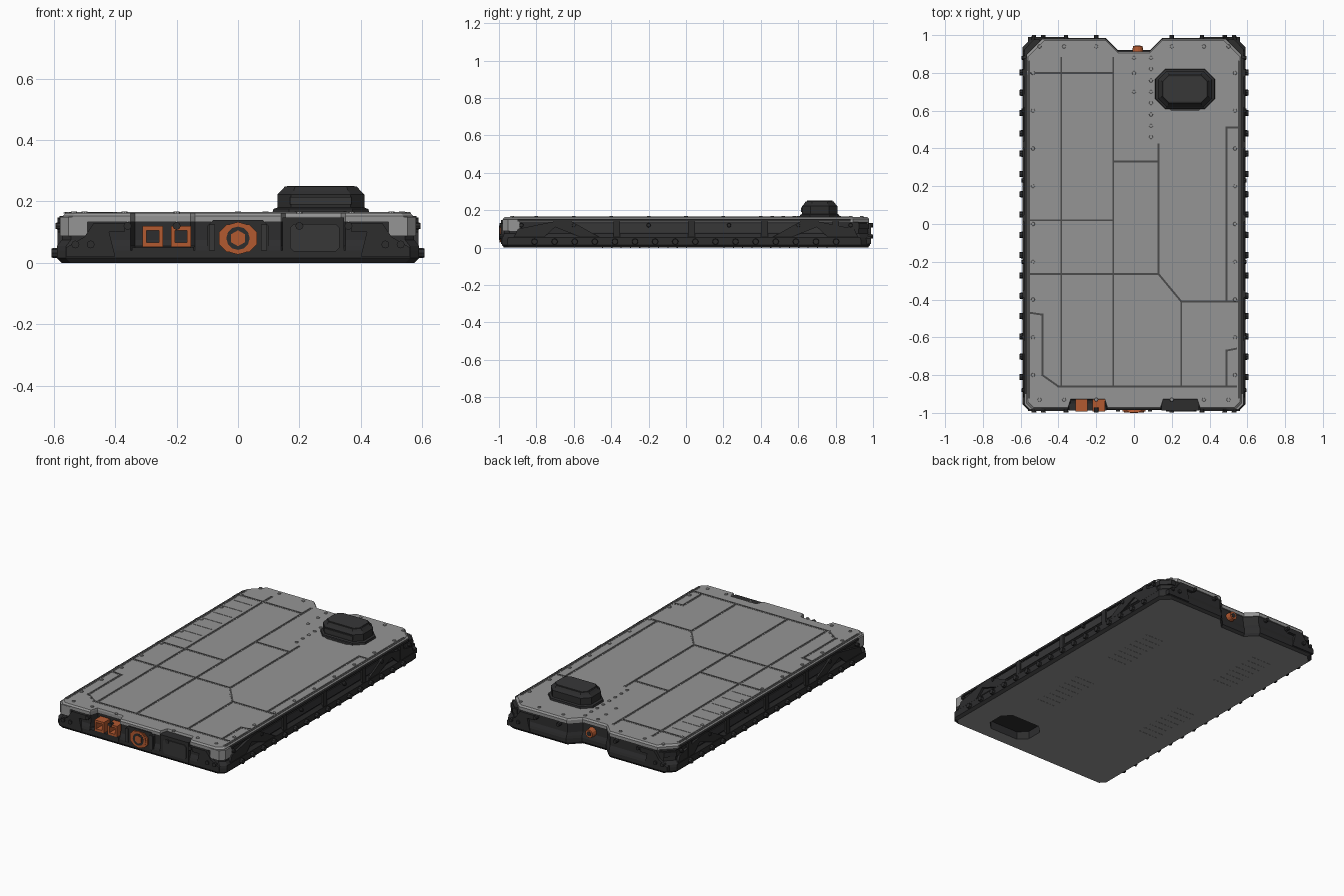
import bpy, bmesh, math
from mathutils import Matrix, Vector

cube = bpy.data.objects.get("Cube")
if cube:
    bpy.data.objects.remove(cube, do_unlink=True)


def material(name, rgb):
    m = bpy.data.materials.new(name)
    m.use_nodes = True
    m.diffuse_color = (*rgb, 1)
    m.node_tree.nodes["Principled BSDF"].inputs["Base Color"].default_value = (*rgb, 1)
    return m


GREY = material("lid grey", (0.3, 0.3, 0.3))
DARK = material("charcoal", (0.026, 0.026, 0.027))
PANEL = material("panel charcoal", (0.038, 0.038, 0.039))
SEAM = material("seam grey", (0.07, 0.07, 0.07))
ORANGE = material("connector orange", (0.45, 0.10, 0.03))


def finish(name, bm, *mats):
    bmesh.ops.recalc_face_normals(bm, faces=bm.faces)
    me = bpy.data.meshes.new(name)
    bm.to_mesh(me)
    bm.free()
    for m in mats:
        me.materials.append(m)
    ob = bpy.data.objects.new(name, me)
    bpy.context.collection.objects.link(ob)
    return ob


def add_loft(bm, rings):
    rows = [[bm.verts.new(p) for p in r] for r in rings]
    n = len(rows[0])
    for a, b in zip(rows, rows[1:]):
        for i in range(n):
            bm.faces.new((a[i], a[(i + 1) % n], b[(i + 1) % n], b[i]))
    bm.faces.new(rows[0][::-1])
    bm.faces.new(rows[-1])


def add_prism(bm, pts, axis, a, b):
    place = {"x": lambda p, t: (t, *p), "y": lambda p, t: (p[0], t, p[1]),
             "z": lambda p, t: (*p, t)}[axis]
    add_loft(bm, [[place(p, t) for p in pts] for t in (a, b)])


def rect(x0, x1, y0, y1):
    return [(x0, y0), (x1, y0), (x1, y1), (x0, y1)]


def octagon(cx, cy, w, h, c):
    q = [(w - c, -h), (w, c - h), (w, h - c), (w - c, h)]
    return [(cx + x, cy + y) for x, y in q + [(-x, -y) for x, y in q]]


def prism(name, pts, axis, a, b, mat):
    bm = bmesh.new()
    add_prism(bm, pts, axis, a, b)
    return finish(name, bm, mat)


def bolts(name, spots, axis, r, depth, mat, sides=8):
    """One mesh of short cylinders standing on the given spots."""
    rot = Vector((0, 0, 1)).rotation_difference(
        Vector([float(axis == k) for k in "xyz"])).to_matrix().to_4x4()
    bm = bmesh.new()
    for s in spots:
        bmesh.ops.create_cone(bm, cap_ends=True, segments=sides, radius1=r, radius2=r * 0.85,
                              depth=depth, matrix=Matrix.Translation(s) @ rot)
    return finish(name, bm, mat)


def mirrored(ob):
    ob.modifiers.new("mirror", "MIRROR")
    return ob


def outline(z, dx, dy, cf, cb, pocket):
    """Tray outline: cut corners, two front pockets and a notch at the back."""
    hx, hy = 0.59 - dx, 0.985 - dy
    pts = [(cf - hx, -hy)]
    for x in (-0.35, 0.14):
        pts += [(x, -hy), (x + 0.015, pocket - hy), (x + 0.195, pocket - hy), (x + 0.21, -hy)]
    pts += [(hx - cf, -hy), (hx, cf - hy), (hx, hy - cb), (hx - cb, hy),
            (0.15, hy), (0.085, 0.92 - dy), (-0.085, 0.92 - dy), (-0.15, hy),
            (cb - hx, hy), (-hx, hy - cb), (-hx, cf - hy)]
    return [(x, y, z) for x, y in pts]


# Tray shell with a light underside and a pocket below
bm = bmesh.new()
add_loft(bm, [outline(*r) for r in (
    (0, .015, .012, .03, .05, 0), (.015, 0, 0, .03, .05, 0), (.04, 0, 0, .03, .05, 0),
    (.055, 0, .004, .03, .05, .05), (.075, .016, .012, .03, .05, .05),
    (.137, .018, .014, .03, .05, .05))])
shell = finish("tray_shell", bm, DARK, GREY)
for f in shell.data.polygons:
    if f.normal.z < -0.9:
        f.material_index = 1
cutter = prism("underside_pocket_cutter", octagon(.26, -.79, .15, .1, .05), "z", -.05, .05, DARK)
cutter.hide_render = True
cutter.display_type = "WIRE"
cut = shell.modifiers.new("underside_pocket", "BOOLEAN")
cut.operation, cut.object = "DIFFERENCE", cutter

# Lid
bm = bmesh.new()
add_loft(bm, [outline(*r) for r in (
    (.133, .02, .006, .03, .085, .05), (.153, .02, .006, .03, .085, .05),
    (.163, .03, .014, .03, .085, .045))])
finish("lid", bm, GREY)

# Seams on the lid
paths = [
    [(-.385, .88), (-.385, -.86)], [(-.11, .88), (-.11, -.86)],
    [(-.56, .8), (-.11, .8)], [(-.555, .02), (-.11, .02)],
    [(-.555, -.265), (.13, -.265), (.25, -.41), (.55, -.41)],
    [(.13, .42), (.13, -.265)], [(-.11, .33), (.13, .33)], [(.25, -.41), (.25, -.86)],
    [(.54, -.86), (-.4, -.86), (-.485, -.8), (-.485, -.48), (-.55, -.47)],
    [(.55, .51), (.49, .51), (.49, -.41)], [(.49, -.86), (.49, -.67), (.54, -.66)],
    [(-.555, .86), (-.555, -.92)], [(.555, .86), (.555, -.92)]]
for name, w, top, mat in (("seam_ridges", .009, .1645, GREY), ("seam_lines", .005, .166, SEAM)):
    bm = bmesh.new()
    for path in paths:
        for p, q in zip(path, path[1:]):
            p, q = Vector(p), Vector(q)
            d = (q - p).normalized() * w
            s = Vector((-d.y, d.x))
            p, q = p - d, q + d
            add_prism(bm, [p - s, q - s, q + s, p + s], "z", .16, top)
    finish(name, bm, mat)

# Lid bolts and small ribs
spots = [(x, y) for y in (-.93, .94) for x in (-.5, -.37, -.2, .2, .37, .5)]
spots += [(s * .535, -.8 + .2 * i) for s in (-1, 1) for i in range(9)]
spots += [(0, .88), (0, .8), (0, .7)] + [(.09, .88 - .06 * i) for i in range(8)]
bolts("lid_bolts", [(x, y, .164) for x, y in spots], "z", .011, .008, GREY)
bm = bmesh.new()
for i in range(7):
    add_prism(bm, rect(-.54, -.41, .72 - .1 * i, .728 - .1 * i), "z", .16, .165)
finish("lid_ribs", bm, GREY)

# Underside ribs
bm = bmesh.new()
for i in range(8):
    for x, y in ((.3, -.45), (-.4, -.35), (.3, .2), (-.35, .4)):
        add_prism(bm, rect(x - .07, x + .07, y + .05 * i, y + .05 * i + .006), "z", -.001, .01)
finish("underside_ribs", bm, GREY)

# Side rails, posts, braces and bolts
mirrored(prism("side_rail", rect(-.62, .82, .082, .13), "x", .56, .579, PANEL))
bm = bmesh.new()
for y in (-.37, .03, .42, .8):
    add_prism(bm, rect(y - .018, y + .018, .05, .148), "x", .56, .589)
mirrored(finish("side_posts", bm, DARK))
bm = bmesh.new()
for s in (-1, 1):
    add_prism(bm, [(s * .92, .055), (s * .9, .1), (s * .68, .145), (s * .62, .145),
                   (s * .46, .055), (s * .56, .055), (s * .7, .11), (s * .76, .055)],
              "x", .56, .588)
mirrored(finish("side_braces", bm, DARK))
mirrored(prism("side_top_strip", rect(-.9, .88, .139, .152), "x", .56, .582, DARK))
mirrored(bolts("side_bolts", [(.594, -.81 + .1075 * i, .032) for i in range(16)],
               "x", .018, .026, DARK))
mirrored(bolts("rail_bolts", [(.585, y, .12) for y in (-.88, -.6, -.2, .23, .6, .88)],
               "x", .012, .02, DARK))

# Light corner caps, braces and bolts on both ends
mirrored(prism("front_corner_caps", [(.49, -.95), (.49, -.982), (.553, -.982), (.58, -.953),
                                     (.58, -.89), (.55, -.89)], "z", .088, .15, GREY))
mirrored(prism("back_corner_caps", [(.5, .93), (.575, .86), (.58, .87), (.58, .925),
                                    (.53, .978), (.5, .978)], "z", .1, .13, DARK))
bm = bmesh.new()
for y in (-.99, .96):
    add_prism(bm, [(.4, .02), (.56, .02), (.56, .05), (.5, .085), (.47, .13),
                   (.37, .13), (.37, .1), (.42, .1)], "y", y, y + .03)
mirrored(finish("end_braces", bm, DARK))
mirrored(bolts("end_bolts", [(x, y, z) for y in (-.985, .987) for x, z in
                             ((.53, .06), (.48, .06), (.2, .12), (.36, .12))],
               "y", .013, .026, DARK))

# Front service cover in the pocket
prism("service_cover", rect(.145, .345, .02, .148), "y", -.988, -.925, DARK)
prism("service_cover_panel", octagon(.25, .082, .08, .045, .012), "y", -.993, -.98, PANEL)
prism("left_pocket_sill", rect(-.345, -.145, .02, .05), "y", -.988, -.93, DARK)

# Twin orange sockets
bm = bmesh.new()
for x in (-.278, -.186):
    for pts in (rect(x - .033, x + .033, .052, .066), rect(x - .033, x + .033, .106, .12),
                rect(x - .033, x - .02, .06, .112), rect(x + .02, x + .033, .06, .112)):
        add_prism(bm, pts, "y", -.992, -.93)
finish("twin_sockets", bm, ORANGE)

# Main connector
prism("connector_mount", octagon(0, .082, .1, .058, .02), "y", -.986, -.95, DARK)
mirrored(prism("connector_brackets", rect(.075, .095, .04, .125), "y", -.992, -.96, PANEL))
prism("connector_flange", octagon(0, .08, .062, .045, .025), "y", -.993, -.96, ORANGE)
bolts("connector_ring", [(0, -.985, .08)], "y", .053, .025, ORANGE, 12)
bolts("connector_bore", [(0, -.986, .08)], "y", .038, .026, DARK, 12)
bolts("connector_plug", [(0, -.988, .08)], "y", .026, .024, ORANGE, 6)

# Rear outlet in the notch
bolts("rear_outlet", [(.02, .92, .09)], "y", .03, .045, ORANGE, 12)
bolts("rear_outlet_bore", [(.02, .932, .09)], "y", .017, .024, DARK, 12)

# Raised junction box
bm = bmesh.new()
add_loft(bm, [[(*p, z) for p in octagon(.27, .715, w, h, c)] for z, w, h, c in (
    (.155, .16, .108, .055), (.175, .155, .104, .052), (.18, .142, .094, .045),
    (.222, .142, .094, .045), (.236, .128, .082, .04), (.248, .118, .074, .034))])
finish("junction_box", bm, DARK)
prism("junction_box_cover", octagon(.27, .715, .11, .067, .022), "z", .245, .251, PANEL)
prism("junction_box_front_rib", rect(.17, .37, .19, .215), "y", .616, .63, PANEL)
prism("junction_box_lip", octagon(.27, .612, .085, .014, .012), "z", .16, .167, SEAM)
